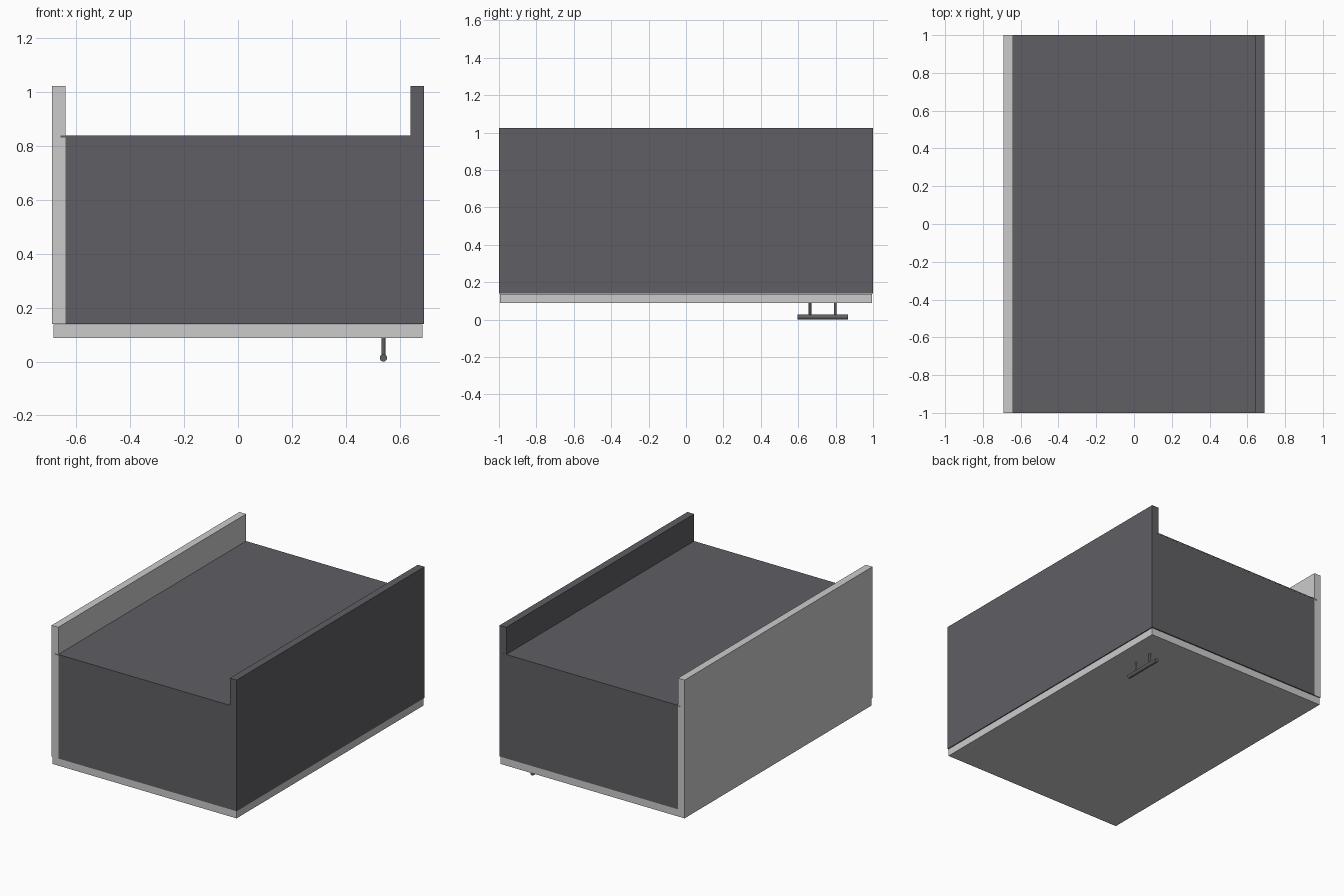
import bpy, math

if "Cube" in bpy.data.objects:
    bpy.data.objects.remove(bpy.data.objects["Cube"])

dark = bpy.data.materials.new("dark_board")
dark.diffuse_color = (0.115, 0.112, 0.125, 1)
dark.use_nodes = True
dark.node_tree.nodes["Principled BSDF"].inputs["Base Color"].default_value = dark.diffuse_color
metal = bpy.data.materials.new("handle_metal")
metal.diffuse_color = (0.12, 0.12, 0.12, 1)
metal.use_nodes = True
metal.node_tree.nodes["Principled BSDF"].inputs["Base Color"].default_value = metal.diffuse_color


def board(name, lo, hi, mat=None):
    """Box between two opposite corners."""
    bpy.ops.mesh.primitive_cube_add(size=1, location=[(a + b) / 2 for a, b in zip(lo, hi)])
    o = bpy.context.object
    o.name = name
    o.scale = [b - a for a, b in zip(lo, hi)]
    bpy.ops.object.transform_apply(location=False, rotation=False, scale=True)
    if mat:
        o.data.materials.append(mat)
    return o


def rod(name, r, length, loc, rot=(0, 0, 0)):
    bpy.ops.mesh.primitive_cylinder_add(vertices=24, radius=r, depth=length, location=loc, rotation=rot)
    o = bpy.context.object
    o.name = name
    o.data.materials.append(metal)
    bpy.ops.object.shade_smooth_by_angle()


T = 0.05                      # board thickness
X, Y = 0.69, 1.0              # carcass half sizes
Z0, ZB, Z1 = 0.139, 0.84, 1.023   # carcass front edge, back panel, rear edge

# Long side boards, one light and one dark
board("left_side", (-X, -Y, Z0), (-X + T, Y, Z1))
board("right_side", (X - T, -Y, Z0), (X, Y, Z1), dark)

# End boards between the sides
for name, s in (("front_end", -1), ("back_end", 1)):
    ys = sorted((s * Y, s * (Y - T)))
    board(name, (-X + T, ys[0], Z0), (X - T, ys[1], ZB - 0.008), dark)

# Thin back panel let into the side boards
board("back_panel", (-X + 0.03, -Y - 0.0005, ZB - 0.008), (X - 0.03, Y + 0.0005, ZB), dark)

# Door lying underneath, slightly smaller than the carcass
board("door", (-X + 0.004, -Y + 0.005, 0.088), (X - 0.004, Y - 0.005, Z0 - 0.002))

# Bar handle with two posts
rod("handle_bar", 0.0135, 0.272, (0.54, 0.731, 0.0135), (math.pi / 2, 0, 0))
for y in (0.663, 0.798):
    rod("handle_post", 0.007, 0.075, (0.54, y, 0.0515))
